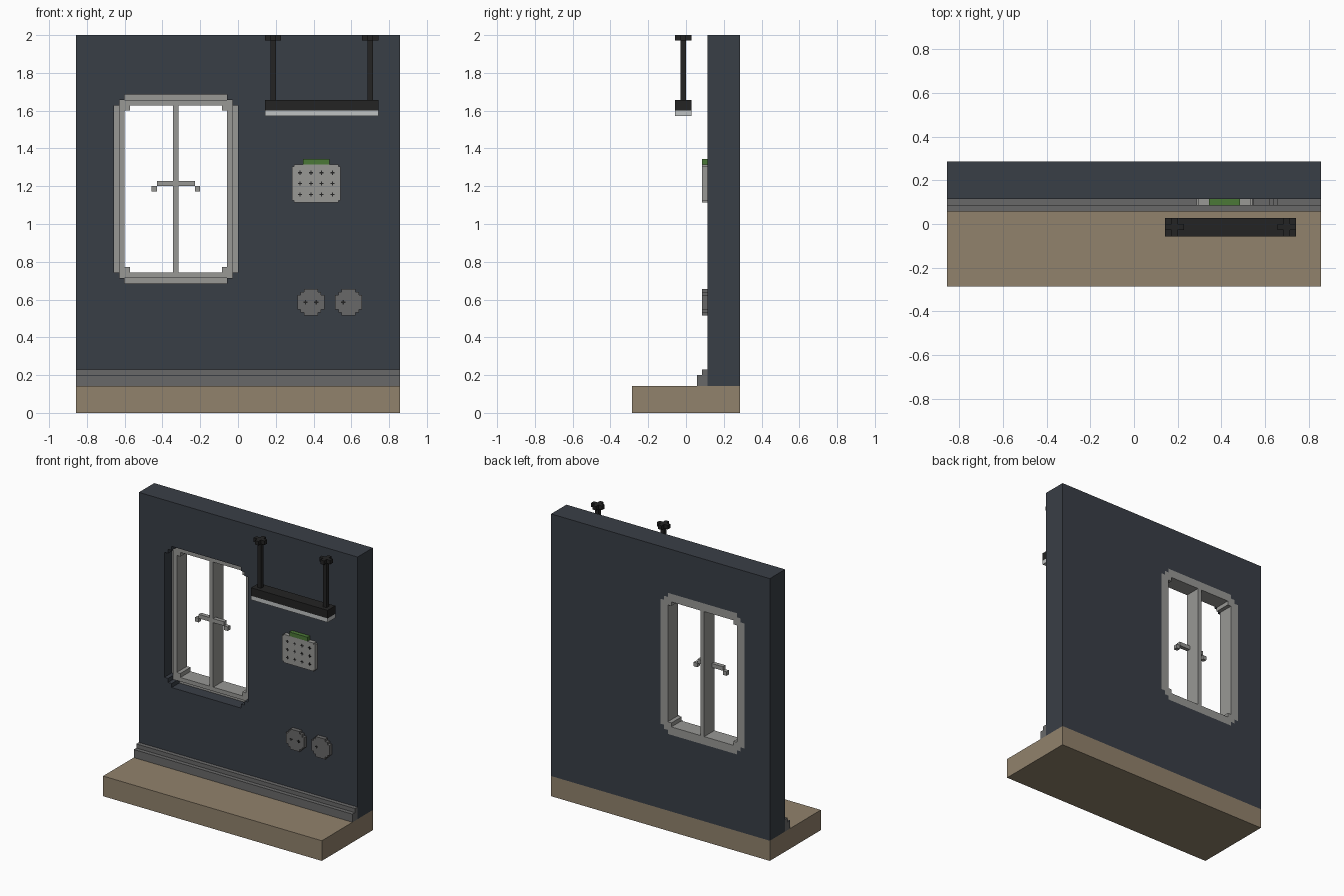
import bpy, bmesh

if "Cube" in bpy.data.objects:
    bpy.data.objects.remove(bpy.data.objects["Cube"])

U = 2 / 70  # grid unit: the model is 60 x 20 x 70 units


def material(name, rgb):
    lin = [((c / 255 + 0.055) / 1.055) ** 2.4 if c > 10 else c / 3294 for c in rgb]
    m = bpy.data.materials.new(name)
    m.diffuse_color = (*lin, 1)
    m.use_nodes = True
    m.node_tree.nodes["Principled BSDF"].inputs["Base Color"].default_value = m.diffuse_color
    return m


WALL = material("slate wall", (57, 62, 70))
FLOOR = material("tan floor", (145, 130, 108))
FRAME = material("light grey", (152, 152, 149))
TRIM = material("mid grey", (105, 105, 105))
BLACK = material("lamp black", (35, 35, 35))
GLOW = material("lamp white", (192, 195, 195))
GREEN = material("display green", (75, 120, 55))


def outline(x0, z0, x1, z1, n=0, s=1.0):
    """Rectangle whose corners are cut back in n stair steps of size s."""
    c = []
    for k in range(n + 1):
        c.append((k * s, (n - k) * s))
        if k < n:
            c.append(((k + 1) * s, (n - k) * s))
    r = c[::-1]
    return ([(x0 + a, z0 + b) for a, b in c] + [(x1 - a, z0 + b) for a, b in r]
            + [(x1 - a, z1 - b) for a, b in c] + [(x0 + a, z1 - b) for a, b in r])


def prism(name, mat, loops, d0, d1, axis="y"):
    """Extrude an outline (plus optional hole loops) from d0 to d1."""
    bm = bmesh.new()
    edges = []
    for loop in loops:
        vs = [bm.verts.new((a, d0, b) if axis == "y" else (a, b, d0)) for a, b in loop]
        edges += [bm.edges.new((vs[i - 1], vs[i])) for i in range(len(vs))]
    if len(loops) == 1:
        bm.faces.new(vs)
    else:
        bmesh.ops.triangle_fill(bm, edges=edges, use_beauty=True)
    ext = bmesh.ops.extrude_face_region(bm, geom=bm.faces[:])
    moved = [g for g in ext["geom"] if isinstance(g, bmesh.types.BMVert)]
    step = (0, d1 - d0, 0) if axis == "y" else (0, 0, d1 - d0)
    bmesh.ops.translate(bm, verts=moved, vec=step)
    bmesh.ops.recalc_face_normals(bm, faces=bm.faces)
    bmesh.ops.scale(bm, verts=bm.verts, vec=(U, U, U))
    me = bpy.data.meshes.new(name)
    bm.to_mesh(me)
    bm.free()
    me.materials.append(mat)
    ob = bpy.data.objects.new(name, me)
    bpy.context.collection.objects.link(ob)
    return ob


def box(name, mat, x0, x1, y0, y1, z0, z1):
    return prism(name, mat, [outline(x0, z0, x1, z1)], y0, y1)


def cross_mark(name, x, z, y):
    """Small plus-shaped dark mark on a front face."""
    prism(name, BLACK, [outline(x - .38, z - .38, x + .38, z + .38, 1, .28)], y - .06, y)


# Floor, wall with window opening, stepped baseboard
box("floor", FLOOR, -30, 30, -10, 10, 0, 5)
prism("wall", WALL, [outline(-30, 5, 30, 70), outline(-23, 24, 0, 59, 2)], 4, 10)
box("baseboard_lower", TRIM, -30, 30, 2, 4, 5, 7)
box("baseboard_upper", TRIM, -30, 30, 3, 4, 7, 8)

# Window: outer ring, raised inner ring, mullion and handles
opening = outline(-21, 26, -2, 57, 1)
prism("window_frame_outer", FRAME, [outline(-23, 24, 0, 59, 2), opening], 7, 10)
prism("window_frame_inner", FRAME, [outline(-22, 25, -1, 58), opening], 6, 7)
box("window_mullion", FRAME, -12, -11, 6, 10, 26, 57)
for side, (a, b, e) in {"left": (-15, -12, -16), "right": (-11, -8, -8)}.items():
    box("window_handle_" + side, FRAME, a, b, 6, 7, 42, 43)
    box("window_handle_tip_" + side, FRAME, e, e + 1, 6, 7, 41, 42)

# Wall control panel with green display and a grid of marks
prism("control_panel", FRAME, [outline(10, 39, 19, 46, 1, .35)], 3, 4)
box("panel_display", GREEN, 12, 17, 3, 4, 46, 47)
for i in range(4):
    for j in range(3):
        cross_mark("panel_mark", 11.5 + 2 * i, 40.5 + 2 * j, 3)

# Round wall sockets
for x, marks in ((11, (12.5, 14.5)), (18, (19.5,))):
    prism("wall_socket", TRIM, [outline(x, 18, x + 5, 23, 2, .6)], 3, 4)
    for m in marks:
        cross_mark("socket_hole", m, 20.5, 3)

# Hanging lamp
box("lamp_body", BLACK, 5, 26, -2, 1, 56, 58)
box("lamp_diffuser", GLOW, 5, 26, -2, 1, 55, 56)
for x in (5, 23):
    box("lamp_rod", BLACK, x + 1, x + 2, -1, 0, 58, 69)
    prism("lamp_mount", BLACK, [outline(x, -2, x + 3, 1, 1)], 69, 70, "z")
